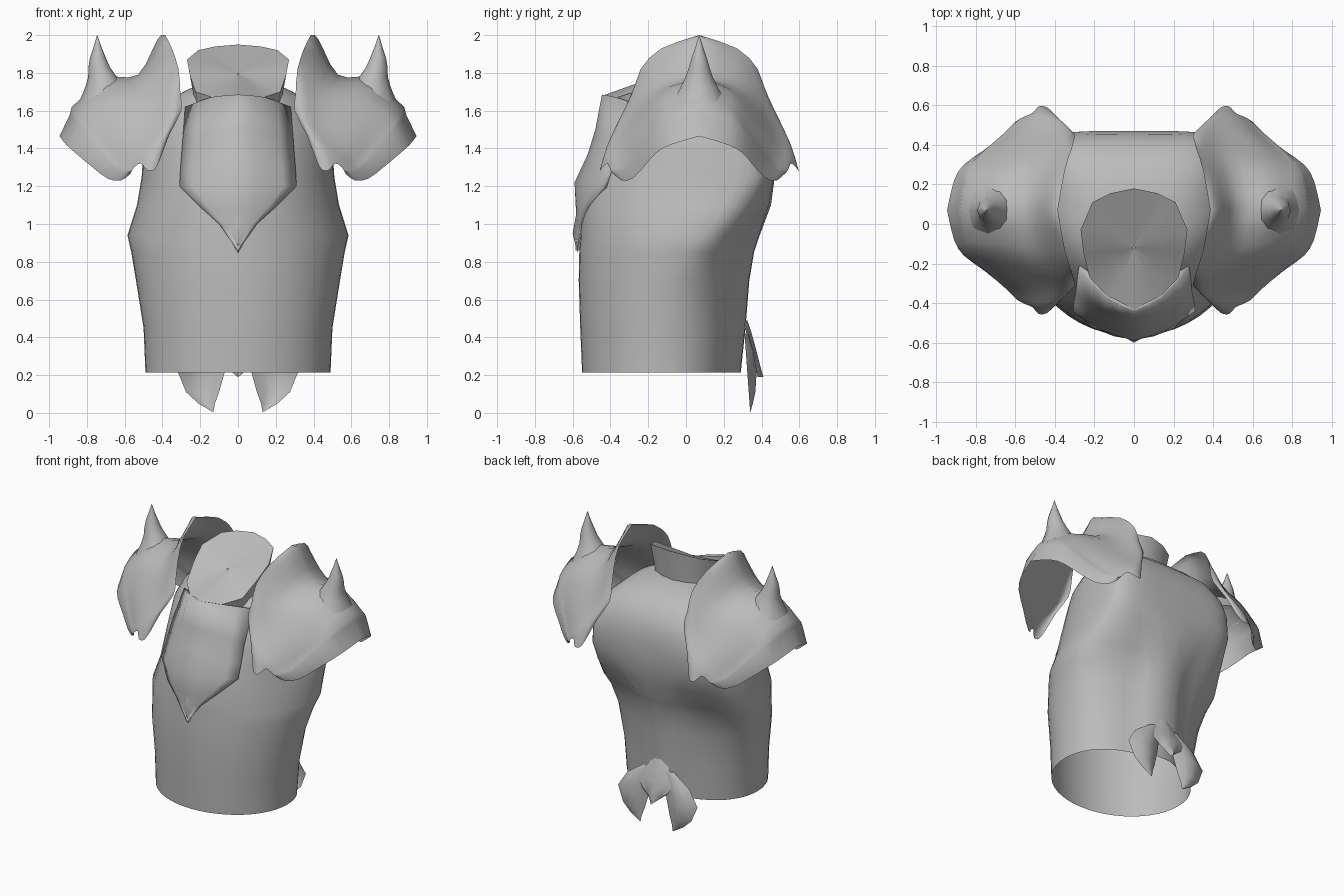
import bpy, bmesh, math
from mathutils import Vector

steel = bpy.data.materials.new("grey steel")
steel.diffuse_color = (0.5, 0.5, 0.5, 1)


def finish(name, bm, inside, angle=40):
    """Turn a bmesh into a smooth object whose faces point away from `inside`."""
    bmesh.ops.remove_doubles(bm, verts=bm.verts, dist=0.0005)
    bmesh.ops.recalc_face_normals(bm, faces=bm.faces)
    c = Vector(inside)
    if sum(f.normal.dot(f.calc_center_median() - c) * f.calc_area() for f in bm.faces) < 0:
        bmesh.ops.reverse_faces(bm, faces=bm.faces)
    me = bpy.data.meshes.new(name)
    bm.to_mesh(me)
    bm.free()
    me.materials.append(steel)
    me.shade_smooth()
    me.set_sharp_from_angle(angle=math.radians(angle))
    ob = bpy.data.objects.new(name, me)
    bpy.context.collection.objects.link(ob)
    return ob


def grid(rows, closed=False, cap=False):
    """Skin a list of equally long point rows."""
    bm = bmesh.new()
    vs = [[bm.verts.new(p) for p in r] for r in rows]
    n = len(rows[0])
    for a, b in zip(vs, vs[1:]):
        for i in range(n if closed else n - 1):
            j = (i + 1) % n
            bm.faces.new((a[i], a[j], b[j], b[i]))
    if cap:
        bm.faces.new(vs[-1])
    return bm


def smooth(pts, k):
    """Catmull-Rom curve through the points, k steps per span."""
    p = [Vector(q) for q in pts]
    p = [2 * p[0] - p[1]] + p + [2 * p[-1] - p[-2]]
    out = []
    for a, b, c, d in zip(p, p[1:], p[2:], p[3:]):
        for s in range(k):
            t = s / k
            out.append(0.5 * (2 * b + (c - a) * t + (2 * a - 5 * b + 4 * c - d) * t * t
                              + (3 * b - a - 3 * c + d) * t ** 3))
    return out + [p[-2]]


def mirrored(half):
    """Row running from the middle to +x, completed on the -x side."""
    return [Vector((-q[0], q[1], q[2])) for q in reversed(half[1:])] + [Vector(q) for q in half]


# Torso shell, open at the bottom:
# height, half width, front y, widest y, back y, back squareness, spine ridge depth
rings = [(0.215, 0.49, -0.55, -.13, 0.24, 2.2, .05), (0.45, 0.50, -0.56, -.12, 0.26, 2.2, .055),
         (0.70, 0.54, -0.568, -.08, 0.28, 2.1, .055), (0.85, 0.565, -0.565, 0, 0.31, 2.1, .05),
         (0.94, 0.585, -0.56, .05, 0.345, 2.3, .045), (1.10, 0.535, -0.56, .12, 0.43, 3.2, .02),
         (1.25, 0.51, -0.53, .14, 0.47, 5, 0), (1.40, 0.50, -0.45, .14, 0.47, 5, 0),
         (1.50, 0.48, -0.40, .12, 0.455, 4.5, 0), (1.60, 0.42, -0.33, .09, 0.41, 4, 0),
         (1.67, 0.345, -0.27, .05, 0.33, 3.5, 0), (1.72, 0.25, -0.20, .03, 0.22, 2.5, 0),
         (1.735, 0.16, -0.12, .02, 0.13, 2, 0)]
N = 48
rows = []
for z, w, yf, mid, yb, sq, ridge in rings:
    row = []
    for i in range(N):
        a = 2 * math.pi * i / N
        s, c = math.sin(a), math.cos(a)
        e = 2 / sq if c > 0 else 1.0
        x = w * math.copysign(abs(s) ** e, s)
        y = mid + (yb - mid if c > 0 else mid - yf) * math.copysign(abs(c) ** e, c)
        if c > 0:
            y += ridge * math.exp(-(x / 0.16) ** 6)
        row.append((x, y, z))
    rows.append(row)
finish("torso", grid(rows, True, True), (0, 0, 0.9))

# Flared collar, high at the back, with a slanting shallow inner face
rim = [(0, .18, 1.95), (.12, .155, 1.94), (.21, .11, 1.92), (.27, -.03, 1.87),
       (.255, -.15, 1.79), (.225, -.27, 1.70), (.12, -.38, 1.665), (0, -.44, 1.68)]
base = [(0, .15, 1.68), (.1, .13, 1.67), (.18, .09, 1.66), (.24, -.03, 1.62),
        (.235, -.15, 1.58), (.21, -.25, 1.55), (.12, -.35, 1.53), (0, -.41, 1.52)]
waist = [Vector(a) * .45 + Vector(b) * .55 - Vector((a[0] * .04, 0, 0)) for a, b in zip(rim, base)]
finish("collar", grid([mirrored(r) for r in (base, waist, rim)]), (0, -.1, 1.72))
hub = Vector((0, -.12, 1.795))
inner = [[hub + (p - hub) * f for p in mirrored(rim)] for f in (1, .5, .02)]
finish("collar_inner_face", grid(inner), (0, -.1, 1.2))

# Keeled chest plate: middle, flank and edge points of each row
plate = [[(0, -.445, 1.685), (.14, -.375, 1.672), (.28, -.22, 1.62)],
         [(0, -.48, 1.50), (.15, -.44, 1.48), (.295, -.345, 1.42)],
         [(0, -.52, 1.37), (.16, -.485, 1.33), (.305, -.40, 1.29)],
         [(0, -.59, 1.22), (.17, -.535, 1.20), (.31, -.44, 1.20)],
         [(0, -.582, 1.06), (.1, -.568, 1.07), (.2, -.525, 1.09)],
         [(0, -.58, .98), (.05, -.575, .985), (.1, -.562, 1.0)],
         [(0, -.585, .86), (.001, -.585, .86), (.002, -.585, .86)]]
ob = finish("chest_plate", grid([mirrored(smooth(r, 2)) for r in plate]), (0, 0, 1.25))
sol = ob.modifiers.new("thickness", 'SOLIDIFY')
sol.thickness = 0.03
sol.offset = -1

# Diamond stud on the plate tip
bm = bmesh.new()
peak = bm.verts.new((0, -.6, .95))
ring = [bm.verts.new(p) for p in ((0, -.58, 1.06), (.07, -.56, .96), (0, -.575, .845), (-.07, -.56, .96))]
for i in range(4):
    bm.faces.new((peak, ring[i], ring[(i + 1) % 4]))
finish("plate_stud", bm, (0, 0, .95), 60)

# Shoulder guard: rails from the neck rim to the outer edge as
# (x, distance from the middle, z), each running from the crest downward
CY = 0.07
rails = [
    [(.385, 0, 2.0), (.35, .2, 1.93), (.315, .31, 1.82), (.305, .35, 1.69), (.30, .385, 1.6), (.36, .44, 1.48), (.41, .49, 1.35)],
    [(.425, 0, 1.98), (.385, .2, 1.88), (.35, .31, 1.77), (.345, .37, 1.66), (.34, .415, 1.57), (.39, .47, 1.45), (.44, .52, 1.29)],
    [(.53, 0, 1.79), (.50, .19, 1.74), (.46, .30, 1.66), (.44, .37, 1.56), (.43, .435, 1.48), (.45, .49, 1.40), (.48, .525, 1.285)],
    [(.70, 0, 1.77), (.69, .17, 1.69), (.67, .26, 1.59), (.61, .35, 1.48), (.55, .42, 1.40), (.52, .48, 1.35), (.515, .49, 1.32)],
    [(.88, 0, 1.62), (.855, .16, 1.57), (.80, .24, 1.50), (.72, .32, 1.40), (.645, .39, 1.31), (.585, .45, 1.29), (.55, .475, 1.30)],
    [(.89, 0, 1.58), (.86, .165, 1.54), (.81, .25, 1.475), (.73, .325, 1.385), (.65, .395, 1.295), (.595, .45, 1.27), (.56, .47, 1.285)],
    [(.945, 0, 1.465), (.91, .15, 1.42), (.86, .23, 1.375), (.77, .295, 1.30), (.69, .355, 1.24), (.62, .41, 1.23), (.57, .45, 1.265)],
]
long_rails = []
for r in rails:
    h = smooth(r, 2)
    back = [Vector((p.x, CY + p.y, p.z)) for p in h]
    front = [Vector((p.x, CY - p.y, p.z)) for p in reversed(h[1:])]
    long_rails.append(front + back)
guard = [smooth(c[:5], 3) + [c[5], c[6]] for c in zip(*long_rails)]

# Horn flowing out of the guard: centre x, height, radius
horn = [(.69, 1.65, .15), (.705, 1.72, .105), (.718, 1.78, .075), (.735, 1.83, .057),
        (.742, 1.88, .042), (.744, 1.94, .02), (.745, 2.0, .001)]
horn_rows = [[(x + r * math.cos(k * math.pi / 5), CY + r * math.sin(k * math.pi / 5), z)
              for k in range(10)] for x, z, r in horn]

# Curved tail claw: inner x, outer x, height
claw = [(.03, .12, .42), (.05, .25, .33), (.07, .32, .22), (.10, .275, .11), (.122, .21, .05), (.13, .134, .005)]
claw_rows = []
for xi, xo, z in claw:
    claw_rows.append([(xi + (xo - xi) * t, .31 + .2 * (xo - xi) * math.sin(math.pi * t) + .03 * (.42 - z) / .42, z)
                      for t in (0, .25, .5, .75, 1)])

for side, m in (("right", 1), ("left", -1)):
    def flip(rs):
        return [[(m * p[0], p[1], p[2]) for p in r] for r in rs]
    finish(side + "_shoulder_guard", grid(flip(guard)), (m * .45, CY, 1.3), 50)
    finish(side + "_shoulder_horn", grid(flip(horn_rows), True), (m * .73, CY, 1.75), 60)
    finish(side + "_tail_claw", grid(flip(claw_rows)), (m * .17, 0, .2))

# Kite-shaped tail shield over the claws
kite = [(.05, .325, .49), (.08, .345, .43), (.15, .37, .34), (.10, .39, .26), (.001, .41, .19)]
finish("tail_shield", grid([mirrored([(0, y, z), (w * .5, y - .01, z), (w, y - .03, z + .01 * (w > .01))])
                            for w, y, z in kite]), (0, 0, .33))
